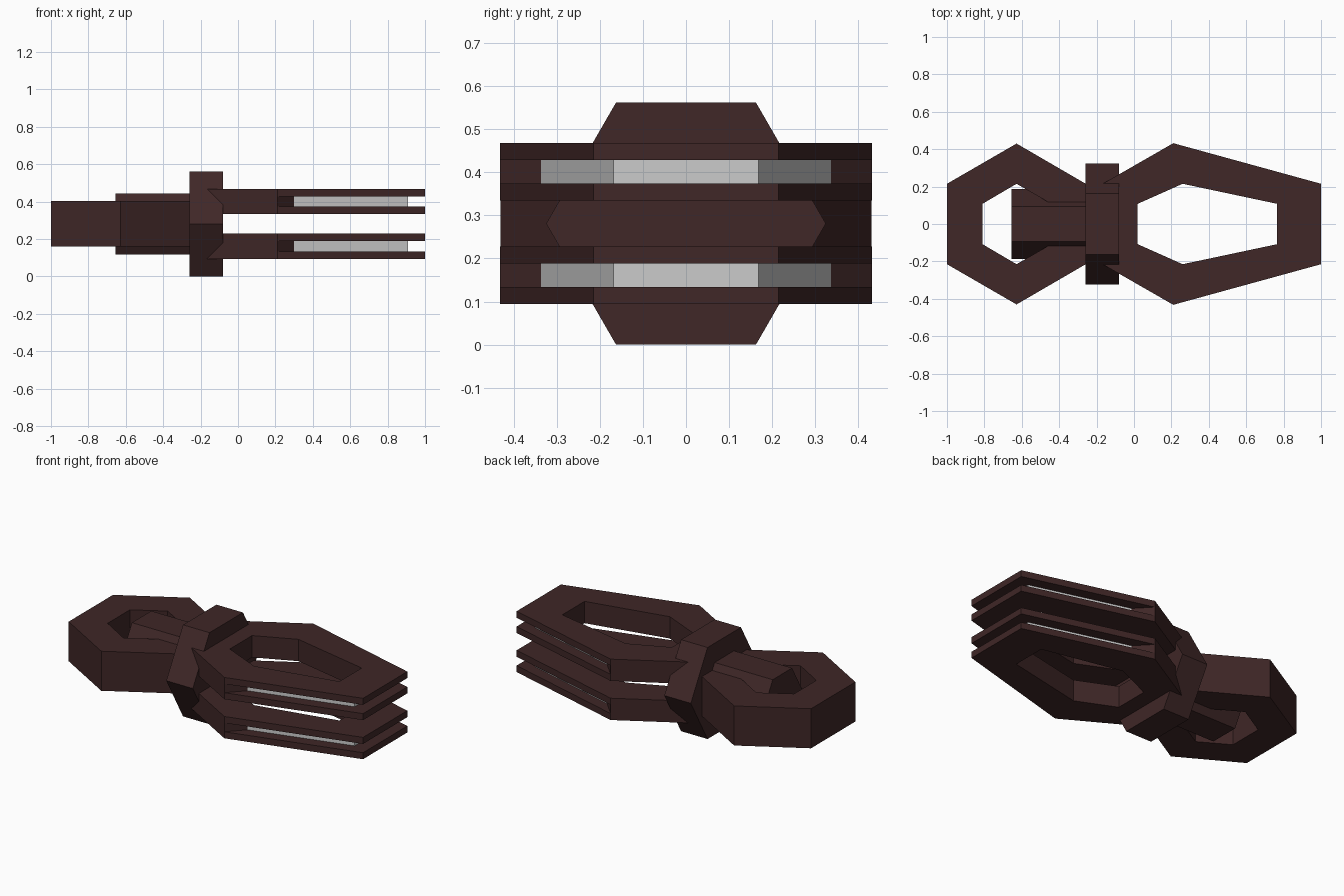
import bpy, bmesh, math

if "Cube" in bpy.data.objects:
    bpy.data.objects.remove(bpy.data.objects["Cube"])

ZC = 0.281  # mid height shared by every part
maroon = bpy.data.materials.new("dark_maroon")
maroon.diffuse_color = (0.05, 0.02, 0.02, 1)
maroon.use_nodes = True
maroon.node_tree.nodes["Principled BSDF"].inputs["Base Color"].default_value = maroon.diffuse_color
pale = bpy.data.materials.new("pale_grey")
pale.diffuse_color = (0.8, 0.8, 0.8, 1)
pale.use_nodes = True
pale.node_tree.nodes["Principled BSDF"].inputs["Base Color"].default_value = pale.diffuse_color


def finish(name, bm):
    bmesh.ops.recalc_face_normals(bm, faces=bm.faces)
    me = bpy.data.meshes.new(name)
    bm.to_mesh(me)
    bm.free()
    me.materials.append(maroon)
    me.materials.append(pale)
    ob = bpy.data.objects.new(name, me)
    bpy.context.collection.objects.link(ob)
    return ob


def hex_loop(half):
    """Full six-point outline from the three points on the +y side, left to right."""
    return half + [(x, -y) for x, y in reversed(half)]


def ring(name, outer, inner, z0, z1, groove=None):
    """Six-sided ring; groove = (core outline, low z, high z) cuts the three front sides."""
    bm = bmesh.new()
    loop = lambda pts, z: [bm.verts.new((x, y, z)) for x, y in pts]
    ob, ot = loop(outer, z0), loop(outer, z1)
    ib, it = loop(inner, z0), loop(inner, z1)
    if groove:
        core, g0, g1 = groove
        o0, o1 = loop(outer, g0), loop(outer, g1)
        c0, c1 = [[bm.verts.new((x, y, z)) if 1 <= k <= 4 else None
                   for k, (x, y) in enumerate(core)] for z in (g0, g1)]
    for i in range(6):
        j = (i + 1) % 6
        bm.faces.new((ot[i], ot[j], it[j], it[i]))
        bm.faces.new((ob[i], ob[j], ib[j], ib[i]))
        bm.faces.new((ib[i], ib[j], it[j], it[i]))
        if not groove:
            bm.faces.new((ob[i], ob[j], ot[j], ot[i]))
            continue
        bm.faces.new((ob[i], ob[j], o0[j], o0[i]))
        bm.faces.new((o1[i], o1[j], ot[j], ot[i]))
        if i in (1, 2, 3):
            bm.faces.new((o0[i], o0[j], c0[j], c0[i]))
            bm.faces.new((o1[i], o1[j], c1[j], c1[i]))
            bm.faces.new((c0[i], c0[j], c1[j], c1[i])).material_index = 1
        else:
            bm.faces.new((o0[i], o0[j], o1[j], o1[i]))
    if groove:  # slanted end walls of the groove
        for k in (1, 4):
            bm.faces.new((o0[k], c0[k], c1[k], o1[k]))
    return finish(name, bm)


def hex_bar(name, x0, x1, r):
    """Hexagonal prism along x with flats on top and bottom."""
    bm = bmesh.new()
    ends = [[bm.verts.new((x, r * math.cos(k * math.pi / 3), ZC + r * math.sin(k * math.pi / 3)))
             for k in range(6)] for x in (x0, x1)]
    for end in ends:
        bm.faces.new(end)
    for i in range(6):
        j = (i + 1) % 6
        bm.faces.new((ends[0][i], ends[0][j], ends[1][j], ends[1][i]))
    return finish(name, bm)


# Rear loop handle
ring("rear_ring",
     hex_loop([(-1, 0.215), (-0.628, 0.43), (-0.258, 0.215)]),
     hex_loop([(-0.81, 0.108), (-0.628, 0.215), (-0.443, 0.108)]),
     ZC - 0.12, ZC + 0.123)

# Central shaft and collar
hex_bar("shaft", -0.655, -0.2, 0.188)
hex_bar("collar", -0.26, -0.08, 0.3245)

# Two stretched front rings with pale grooves around the front edge
outer = hex_loop([(-0.168, 0.215), (0.21, 0.432), (1, 0.215)])
inner = hex_loop([(0.02, 0.108), (0.26, 0.215), (0.765, 0.108)])
core = hex_loop([(-0.168, 0.215), (0.30, 0.337), (0.91, 0.168)])
for name, z in (("lower_front_ring", ZC - 0.12), ("upper_front_ring", ZC + 0.12)):
    ring(name, outer, inner, z - 0.067, z + 0.067, (core, z - 0.027, z + 0.027))
